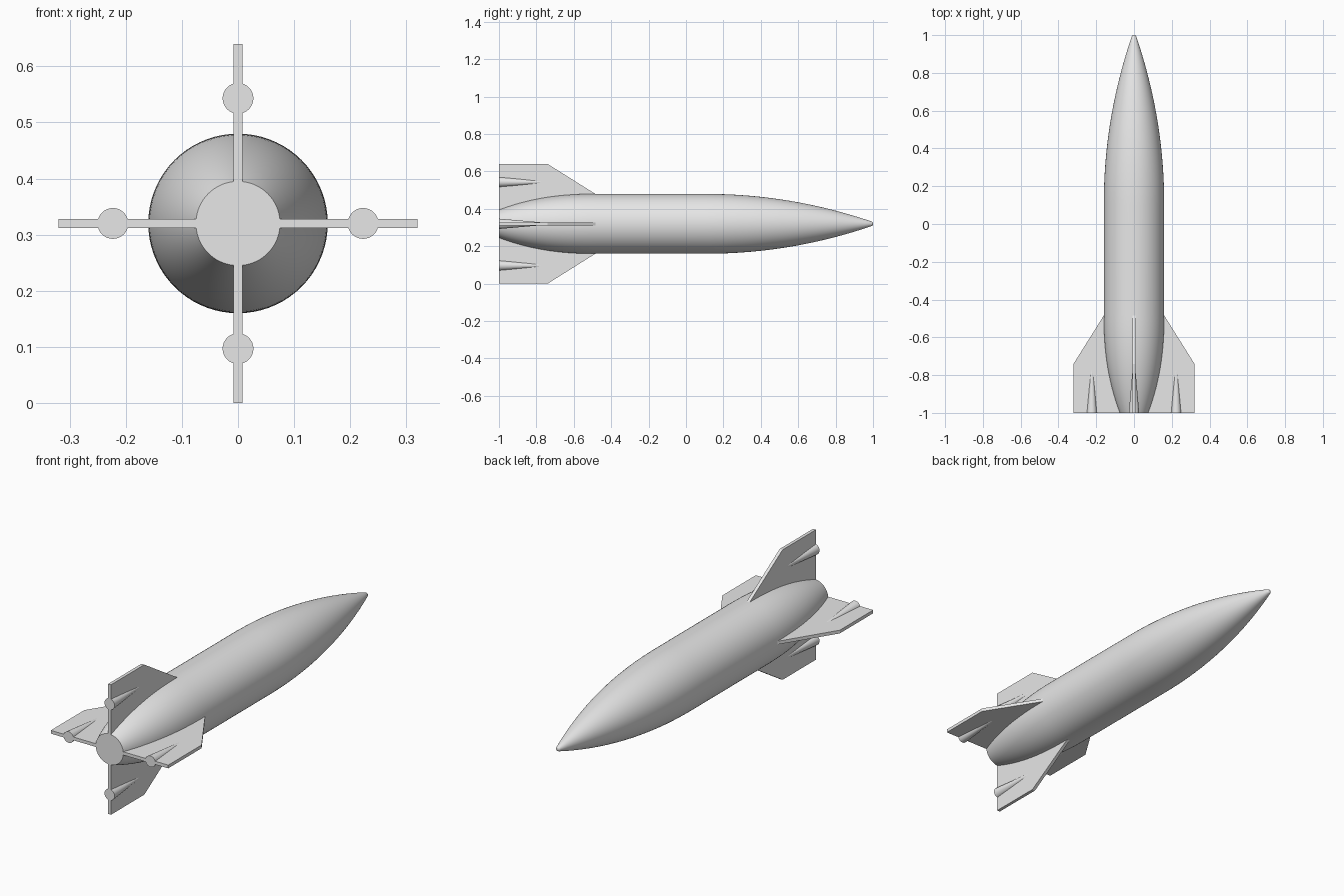
import bpy
import bmesh
from math import pi, radians
from mathutils import Matrix, Vector

cube = bpy.data.objects.get("Cube")
if cube:
    bpy.data.objects.remove(cube, do_unlink=True)

AXIS_Z = 0.32      # height of the hull axis
RADIUS = 0.16      # widest hull radius
SEGMENTS = 72

grey = bpy.data.materials.new("light_grey")
grey.use_nodes = True
grey.diffuse_color = (0.8, 0.8, 0.8, 1)
grey.node_tree.nodes["Principled BSDF"].inputs["Base Color"].default_value = (0.8, 0.8, 0.8, 1)


def finish(name, bm, smooth=True):
    """Turn a bmesh built around the hull axis into a finished object."""
    bmesh.ops.recalc_face_normals(bm, faces=bm.faces)
    mesh = bpy.data.meshes.new(name)
    bm.to_mesh(mesh)
    bm.free()
    mesh.materials.append(grey)
    obj = bpy.data.objects.new(name, mesh)
    obj.location.z = AXIS_Z
    bpy.context.collection.objects.link(obj)
    if smooth:
        bpy.ops.object.select_all(action='DESELECT')
        obj.select_set(True)
        bpy.context.view_layer.objects.active = obj
        bpy.ops.object.shade_smooth_by_angle(angle=radians(35))
    return obj


def lathe(name, profile):
    """Revolve (radius, y) points around the y axis, closed at both ends."""
    bm = bmesh.new()
    pts = [(0, profile[0][1])] + profile + [(0, profile[-1][1])]
    verts = [bm.verts.new((r, y, 0)) for r, y in pts]
    edges = [bm.edges.new(pair) for pair in zip(verts, verts[1:])]
    bmesh.ops.spin(bm, geom=verts + edges, cent=(0, 0, 0), axis=(0, 1, 0),
                   angle=2 * pi, steps=SEGMENTS, use_merge=True)
    bmesh.ops.remove_doubles(bm, verts=bm.verts, dist=1e-5)
    return finish(name, bm)


# Hull: curved tail, straight middle, long curved nose with a blunt tip
STEPS = 24
tail = [(RADIUS - 0.085 * (1 - i / STEPS) ** 2.3, -1 + 0.52 * i / STEPS)
        for i in range(STEPS + 1)]
nose = [(RADIUS - 0.148 * (i / STEPS) ** 2.05, 0.1 + 0.893 * i / STEPS)
        for i in range(STEPS + 1)]
lathe("hull", tail + nose + [(0.009, 0.998), (0.005, 1.0)])

# Four fins, each with a tapered pod at its trailing edge
FIN_OUTLINE = [(0.07, -1), (0.32, -1), (0.32, -0.74), (0.16, -0.485), (0.14, -0.485)]
HALF_THICKNESS = 0.008
for i, side in enumerate(("left", "top", "right", "bottom")):
    turn = Matrix.Rotation(-i * pi / 2, 4, 'Y')

    bm = bmesh.new()
    face = bm.faces.new([bm.verts.new((x, y, -HALF_THICKNESS)) for x, y in FIN_OUTLINE])
    extruded = bmesh.ops.extrude_face_region(bm, geom=[face])["geom"]
    bmesh.ops.translate(bm, vec=Vector((0, 0, 2 * HALF_THICKNESS)),
                        verts=[g for g in extruded if isinstance(g, bmesh.types.BMVert)])
    bm.transform(turn)
    finish(side + "_fin", bm, smooth=False)

    bm = bmesh.new()
    length = 0.31
    bmesh.ops.create_cone(bm, cap_ends=True, segments=32, radius1=0.0275,
                          radius2=0.0005, depth=length)
    place = Matrix.Translation((0.223, -1 + length / 2, 0)) @ Matrix.Rotation(-pi / 2, 4, 'X')
    bm.transform(turn @ place)
    finish(side + "_fin_pod", bm)
